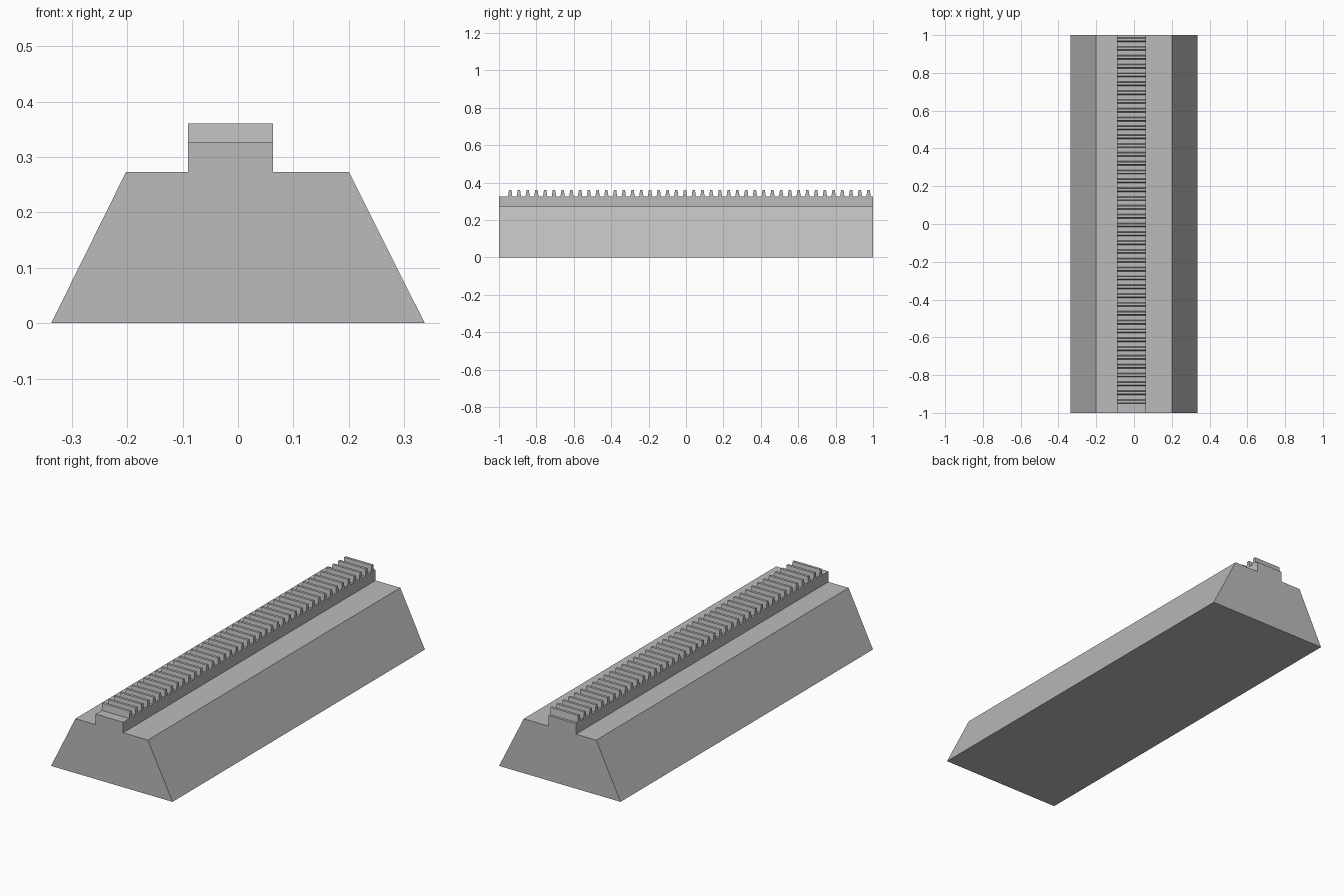
import bpy
import bmesh
from mathutils import Vector

cube = bpy.data.objects.get("Cube")
if cube:
    bpy.data.objects.remove(cube, do_unlink=True)

# Single matte grey
GREY = (0.5, 0.5, 0.5, 1.0)
grey = bpy.data.materials.new("plain grey")
grey.use_nodes = True
grey.diffuse_color = GREY
grey.node_tree.nodes["Principled BSDF"].inputs["Base Color"].default_value = GREY


def extrude_profile(name, points, offset):
    """Fill a closed profile and sweep it along offset into a solid."""
    bm = bmesh.new()
    face = bm.faces.new([bm.verts.new(p) for p in points])
    swept = bmesh.ops.extrude_face_region(bm, geom=[face], use_keep_orig=True)
    moved = [g for g in swept["geom"] if isinstance(g, bmesh.types.BMVert)]
    bmesh.ops.translate(bm, verts=moved, vec=Vector(offset))
    bmesh.ops.recalc_face_normals(bm, faces=bm.faces)
    mesh = bpy.data.meshes.new(name)
    bm.to_mesh(mesh)
    bm.free()
    mesh.materials.append(grey)
    obj = bpy.data.objects.new(name, mesh)
    bpy.context.collection.objects.link(obj)
    return obj


# Tapered bed with the plain rail on top, swept along its length
SHOULDER, ROOT, TIP = 0.273, 0.326, 0.36
RAIL_LEFT, RAIL_RIGHT = 0.063, -0.09
section = [(-0.337, 0), (0.337, 0), (0.2, SHOULDER), (RAIL_LEFT, SHOULDER),
           (RAIL_LEFT, ROOT), (RAIL_RIGHT, ROOT), (RAIL_RIGHT, SHOULDER),
           (-0.202, SHOULDER)]
extrude_profile("bed_and_rail", [(x, -1, z) for x, z in section], (0, 2, 0))

# Row of rack teeth, each a tapered bar across the rail
TEETH, FIRST, LAST = 42, -0.94, 0.976
ROOT_HALF, TIP_HALF = 0.0115, 0.0065
pitch = (LAST - FIRST) / (TEETH - 1)
for i in range(TEETH):
    y = FIRST + i * pitch
    tooth = [(y - ROOT_HALF, ROOT), (y + ROOT_HALF, ROOT),
             (y + TIP_HALF, TIP), (y - TIP_HALF, TIP)]
    extrude_profile(f"rack_tooth_{i + 1}",
                    [(RAIL_RIGHT, ty, tz) for ty, tz in tooth],
                    (RAIL_LEFT - RAIL_RIGHT, 0, 0))
